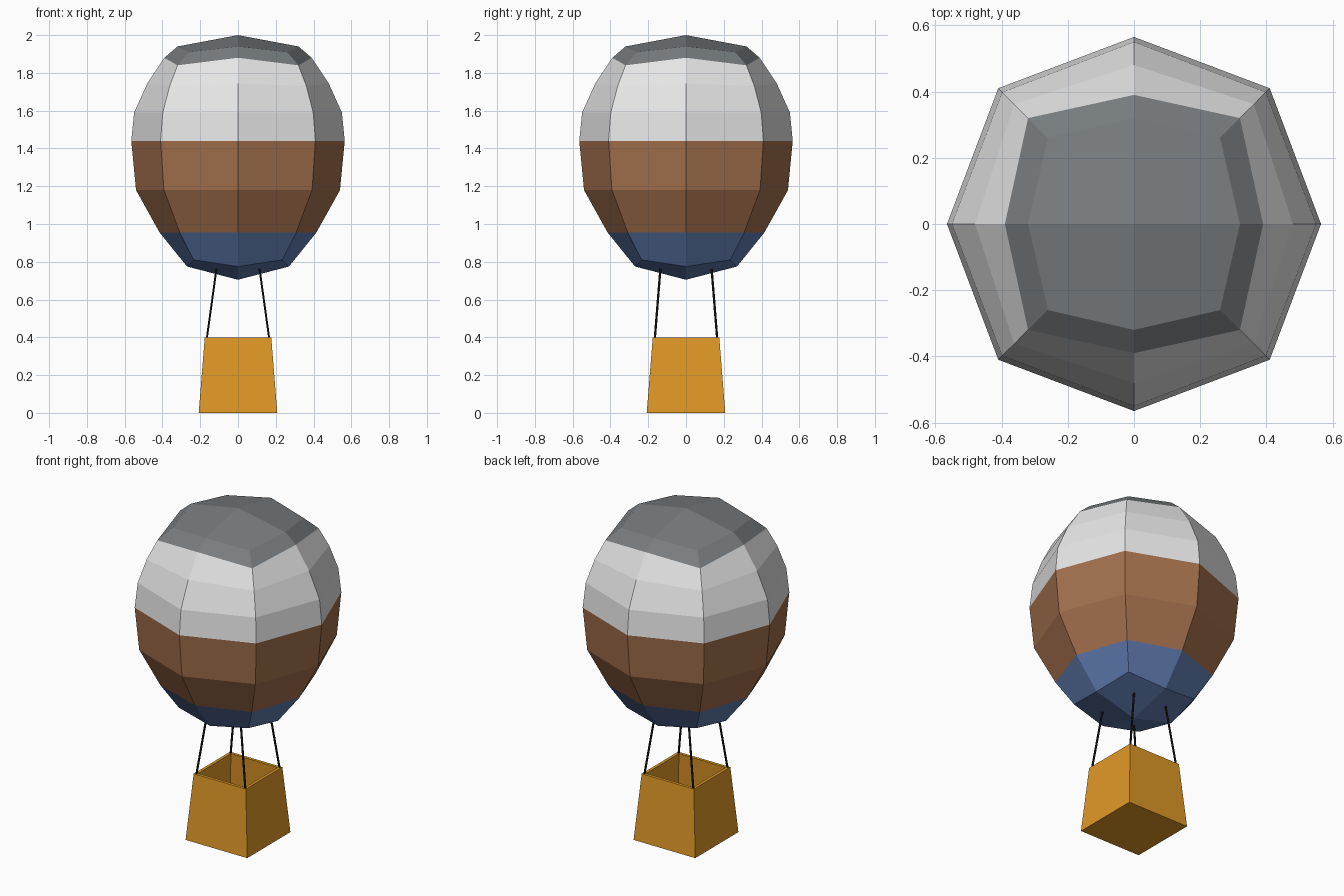
import bpy, bmesh, math
from mathutils import Vector

if "Cube" in bpy.data.objects:
    bpy.data.objects.remove(bpy.data.objects["Cube"])


def material(name, srgb):
    m = bpy.data.materials.new(name)
    lin = [c / 12.92 if c <= 0.04045 else ((c + 0.055) / 1.055) ** 2.4 for c in srgb]
    m.diffuse_color = (*lin, 1)
    m.use_nodes = True
    m.node_tree.nodes["Principled BSDF"].inputs["Base Color"].default_value = m.diffuse_color
    return m


grey = material("cap grey", (0.47, 0.49, 0.50))
white = material("white", (0.90, 0.90, 0.90))
brown = material("brown", (0.64, 0.44, 0.30))
blue = material("blue", (0.38, 0.49, 0.70))
wicker = material("basket orange", (0.88, 0.60, 0.15))
black = material("rope black", (0.12, 0.11, 0.10))


def finish(bm, name, mats):
    bmesh.ops.recalc_face_normals(bm, faces=bm.faces)
    me = bpy.data.meshes.new(name)
    bm.to_mesh(me)
    bm.free()
    for m in mats:
        me.materials.append(m)
    ob = bpy.data.objects.new(name, me)
    bpy.context.collection.objects.link(ob)
    return ob


# Envelope: eight-sided rings (axis radius, axis z, diagonal x=y, diagonal z)
rings = [
    (0.27, 0.775, 0.235, 0.81),
    (0.415, 0.955, 0.308, 0.955),
    (0.54, 1.18, 0.392, 1.18),
    (0.565, 1.44, 0.41, 1.44),
    (0.55, 1.59, 0.398, 1.59),
    (0.48, 1.745, 0.362, 1.73),
    (0.39, 1.88, 0.32, 1.84),
    (0.32, 1.94, 0.26, 1.91),
]
band_colour = [3, 2, 2, 1, 1, 1, 0]
bm = bmesh.new()
loops = []
for ar, az, dx, dz in rings:
    loop = []
    for i in range(8):
        a = i * math.pi / 4
        r, z = (ar, az) if i % 2 == 0 else (dx * math.sqrt(2), dz)
        loop.append(bm.verts.new((r * math.cos(a), r * math.sin(a), z)))
    loops.append(loop)
for k, colour in enumerate(band_colour):
    for i in range(8):
        j = (i + 1) % 8
        f = bm.faces.new((loops[k][i], loops[k][j], loops[k + 1][j], loops[k + 1][i]))
        f.material_index = colour
# Caps: four quads meeting at each pole
for loop, z, colour in ((loops[0], 0.705, 3), (loops[-1], 2.0, 0)):
    pole = bm.verts.new((0, 0, z))
    for i in range(0, 8, 2):
        f = bm.faces.new((pole, loop[i], loop[i + 1], loop[(i + 2) % 8]))
        f.material_index = colour
finish(bm, "envelope", [grey, white, brown, blue])

# Basket: tapered open box with thin walls
bm = bmesh.new()
sections = []
for h, z in ((0.208, 0), (0.176, 0.4), (0.158, 0.4), (0.188, 0.02)):
    sections.append([bm.verts.new((sx * h, sy * h, z))
                     for sx, sy in ((-1, -1), (1, -1), (1, 1), (-1, 1))])
for a, b in zip(sections, sections[1:]):
    for i in range(4):
        j = (i + 1) % 4
        bm.faces.new((a[i], a[j], b[j], b[i]))
bm.faces.new(sections[0])
bm.faces.new(sections[-1])
finish(bm, "basket", [wicker])

# Ropes from the basket corners to the envelope
for sx in (-1, 1):
    for sy in (-1, 1):
        low = Vector((sx * 0.165, sy * 0.165, 0.395))
        high = Vector((sx * 0.113, sy * 0.135, 0.77))
        d = high - low
        bm = bmesh.new()
        bmesh.ops.create_cone(bm, cap_ends=True, segments=6, radius1=0.006,
                              radius2=0.006, depth=d.length)
        bm.transform(d.to_track_quat('Z', 'Y').to_matrix().to_4x4())
        bmesh.ops.translate(bm, verts=bm.verts, vec=(low + high) / 2)
        side = ("left" if sx < 0 else "right") + ("_front" if sy < 0 else "_back")
        finish(bm, "rope_" + side, [black])
